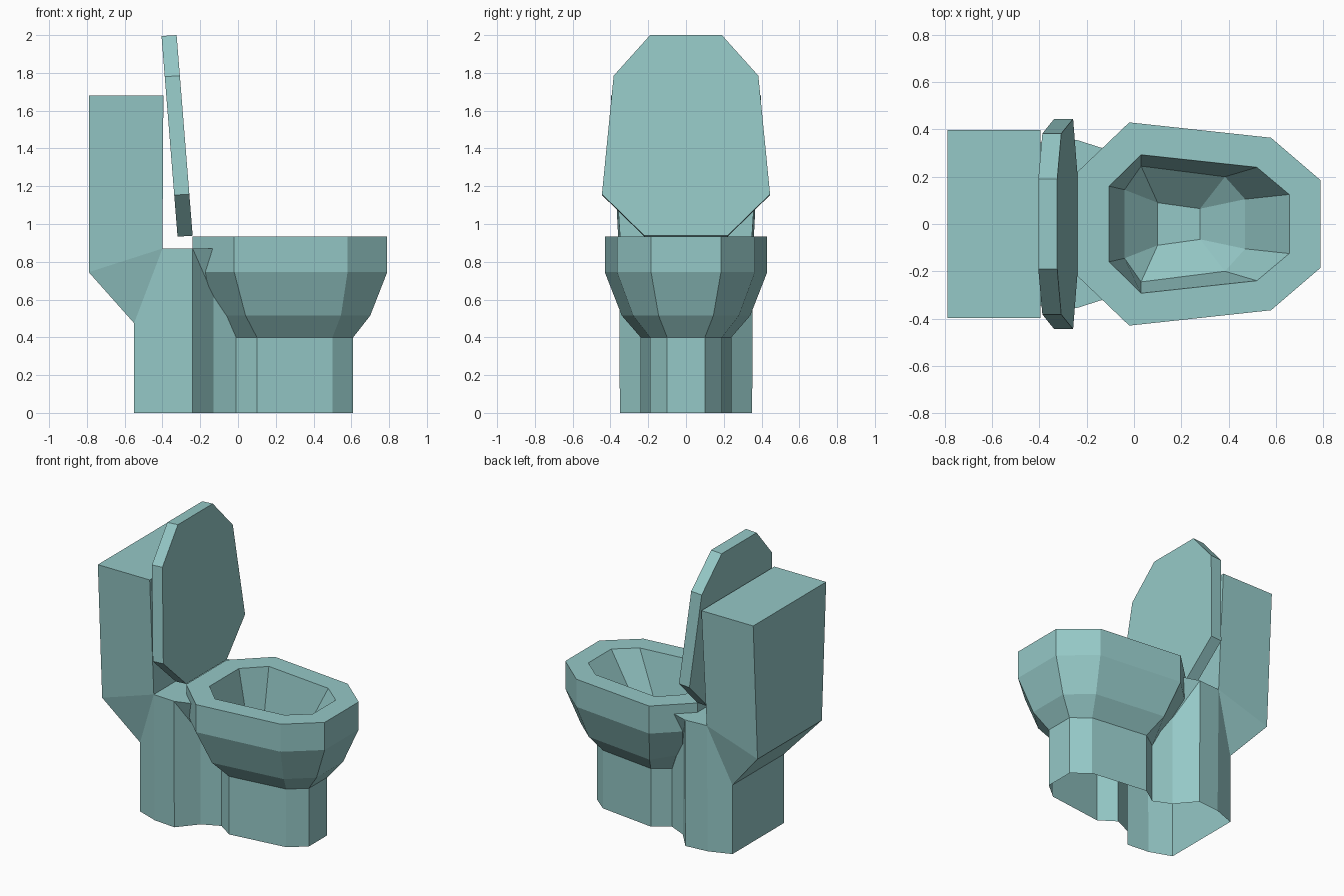
import bpy, bmesh

if "Cube" in bpy.data.objects:
    bpy.data.objects.remove(bpy.data.objects["Cube"])

mat = bpy.data.materials.new("teal")
mat.diffuse_color = (0.30, 0.58, 0.57, 1)
mat.use_nodes = True
mat.node_tree.nodes["Principled BSDF"].inputs["Base Color"].default_value = mat.diffuse_color


def make(name, polys):
    """Object from polygons given as point lists; shared points are merged."""
    bm = bmesh.new()
    for poly in polys:
        bm.faces.new([bm.verts.new(p) for p in poly])
    bmesh.ops.remove_doubles(bm, verts=bm.verts, dist=0.0005)
    bmesh.ops.dissolve_degenerate(bm, dist=0.0005, edges=bm.edges)
    bmesh.ops.recalc_face_normals(bm, faces=bm.faces)
    me = bpy.data.meshes.new(name)
    bm.to_mesh(me)
    bm.free()
    me.materials.append(mat)
    ob = bpy.data.objects.new(name, me)
    bpy.context.collection.objects.link(ob)
    return ob


def flip(p):
    return (p[0], -p[1], p[2])


def ring(z, half):
    """Symmetric closed ring from its +y half, listed back to front."""
    pts = [(x, y, z) for x, y in half]
    return pts + [flip(p) for p in reversed(pts)]


def bands(rings):
    return [[a[i], a[(i + 1) % len(a)], b[(i + 1) % len(a)], b[i]]
            for a, b in zip(rings, rings[1:]) for i in range(len(a))]


# Bowl: outer skin, flat rim and hollow basin
foot = [(-.01, .165), (.10, .24), (.50, .19), (.61, .10)]
rim = [(-.24, .22), (-.02, .43), (.58, .365), (.79, .185)]
bowl = [
    ring(.40, foot),
    ring(.515, [(-.06, .19), (.04, .34), (.545, .28), (.70, .145)]),
    ring(.745, rim),
    ring(.935, rim),
    ring(.935, [(-.105, .16), (.03, .293), (.52, .24), (.657, .125)]),
    ring(.64, [(-.04, .145), (.03, .245), (.385, .20), (.47, .105)]),
]
# basin floor narrows to four corners
floor = ring(.50, [(.10, .09), (.28, .065)])
r = bowl[-1]
basin = [[r[0], r[1], floor[0]], [r[1], r[2], floor[1], floor[0]], [r[2], r[3], floor[1]]]
basin += [[flip(p) for p in f] for f in basin]
basin += [[r[7], r[0], floor[0], floor[3]], [r[3], r[4], floor[2], floor[1]], floor]
make("bowl", bands(bowl) + basin)

# Pedestal and tank: side walls mirrored, then strips spanning across y
A0, A1 = (-.55, .28, 0), (-.55, .28, .475)
B0, B1 = (-.40, .335, 0), (-.40, .345, .87)
C0, C1 = (-.24, .35, 0), (-.24, .355, .87)
D0, D1, D2 = (-.13, .22, 0), (-.13, .22, .62), (-.13, .32, .87)
E0, E1 = (-.01, .165, 0), (-.01, .165, .50)
K, L, M = (-.79, .35, .745), (-.79, .397, 1.68), (-.395, .397, 1.68)
sides = [[A0, B0, B1, A1], [A1, B1, K], [K, B1, M, L], [B0, C0, C1, B1],
         [C0, D0, D1, C1], [C1, D1, D2], [D0, E0, E1, D1]]
lower = [(x, y, 0) for x, y in foot]
upper = [(x, y, .40) for x, y in foot]
sides += [[lower[i], lower[i + 1], upper[i + 1], upper[i]] for i in range(3)]
sides += [[flip(p) for p in f] for f in sides]
path = [A0, A1, K, L, M, B1, C1, D2]
spans = [[p, q, flip(q), flip(p)]
         for p, q in list(zip(path, path[1:])) + [(lower[3], upper[3])]]
make("pedestal_and_tank", sides + spans)

# Raised lid: leaning octagon with thickness
outline = [(.22, .933), (.445, 1.153), (.383, 1.78), (.19, 1.995)]
back = [(-.32 - .085 * (z - .933) / 1.062, y, z) for y, z in outline]
back += [flip(p) for p in reversed(back)]
front = [(x + .08, y, z + .005) for x, y, z in back]
make("lid", bands([back, front]) + [back, front])
